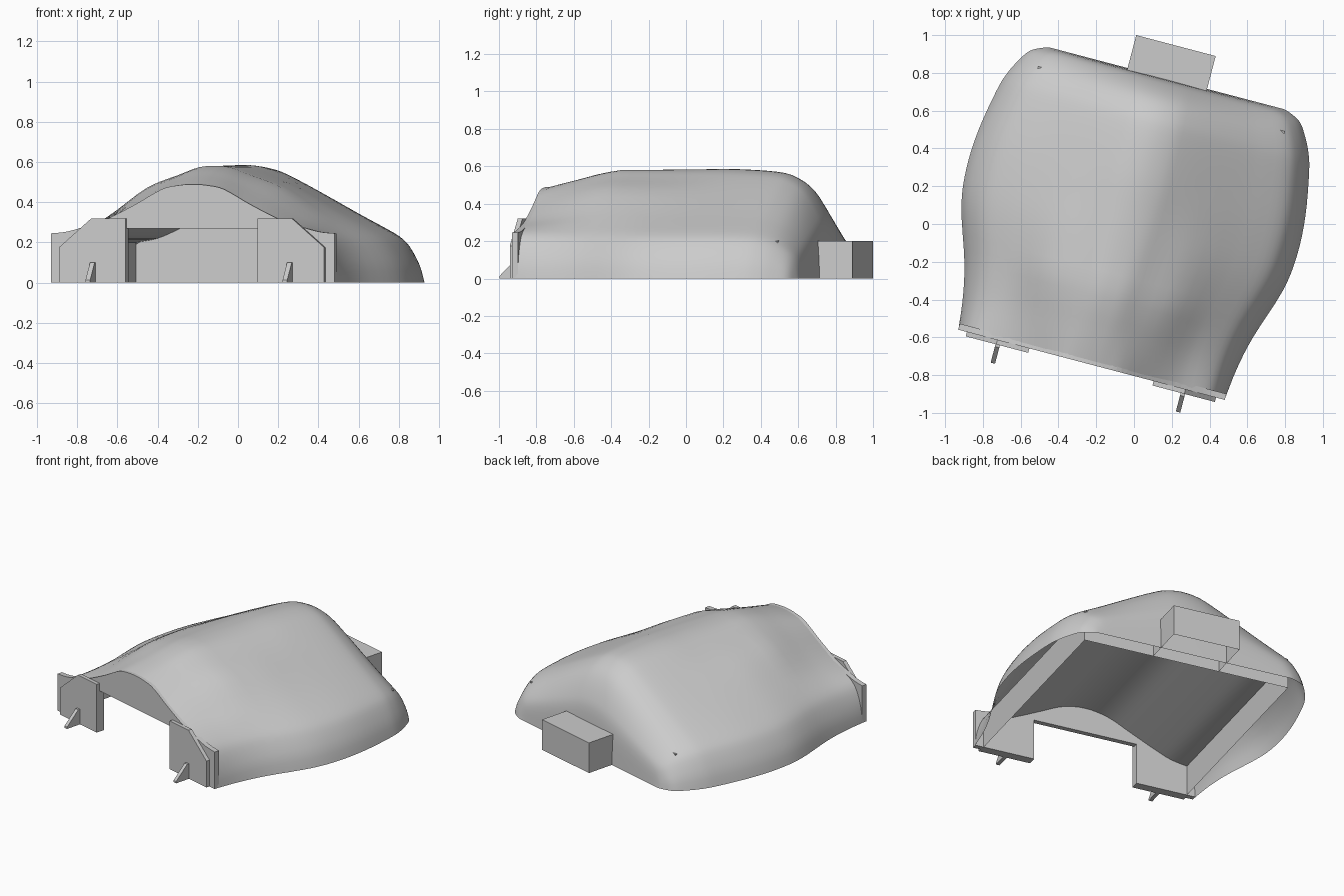
import bpy, bmesh, math
from mathutils import Matrix, Vector

if "Cube" in bpy.data.objects:
    bpy.data.objects.remove(bpy.data.objects["Cube"], do_unlink=True)

# The whole building is turned about z and offset slightly along its own width
PLACE = Matrix.Rotation(math.radians(-14.75), 4, 'Z') @ Matrix.Translation((-0.028, 0, 0))

grey = bpy.data.materials.new("plain_grey")
grey.use_nodes = True
grey.diffuse_color = (0.6, 0.6, 0.6, 1)
grey.node_tree.nodes["Principled BSDF"].inputs["Base Color"].default_value = (0.6, 0.6, 0.6, 1)


def finish(name, bm, smooth=False):
    bmesh.ops.recalc_face_normals(bm, faces=bm.faces[:])
    bm.transform(PLACE)
    mesh = bpy.data.meshes.new(name)
    bm.to_mesh(mesh)
    bm.free()
    mesh.materials.append(grey)
    obj = bpy.data.objects.new(name, mesh)
    bpy.context.collection.objects.link(obj)
    if smooth:
        bpy.ops.object.select_all(action='DESELECT')
        obj.select_set(True)
        bpy.context.view_layer.objects.active = obj
        bpy.ops.object.shade_smooth_by_angle(angle=math.radians(40))
    return obj


def spline(points, steps):
    """Catmull-Rom curve through the points."""
    pts = [Vector(p) for p in points]
    out = []
    for i in range(len(pts) - 1):
        a, b, c, d = pts[max(i - 1, 0)], pts[i], pts[i + 1], pts[min(i + 2, len(pts) - 1)]
        for k in range(steps):
            t = k / steps
            out.append(b + (c - a) * (t / 2) + (a * 2 - b * 5 + c * 4 - d) * (t * t / 2)
                       + (b * 3 - a - c * 3 + d) * (t ** 3 / 2))
    return out + [pts[-1]]


def mirrored(half):
    """Full outline from a half outline that starts on the centre line."""
    return [(-x, z) for x, z in reversed(half[1:])] + list(half)


def slab(name, outline, y0, y1):
    """Extrude an x-z outline along y."""
    bm = bmesh.new()
    face = bm.faces.new([bm.verts.new((x, y0, z)) for x, z in outline])
    new = bmesh.ops.extrude_face_region(bm, geom=[face])["geom"]
    verts = [g for g in new if isinstance(g, bmesh.types.BMVert)]
    bmesh.ops.translate(bm, verts=verts, vec=(0, y1 - y0, 0))
    return finish(name, bm)


def bridge(bm, rows):
    """Skin neighbouring rows of vertices."""
    for r0, r1 in zip(rows, rows[1:]):
        for i in range(len(r0) - 1):
            bm.faces.new((r0[i], r0[i + 1], r1[i + 1], r1[i]))


def open_shell(name, outline, y0, y1, smooth=False):
    """Thin sheet along y with a back wall, open at the front and below."""
    bm = bmesh.new()
    rows = [[bm.verts.new((x, y, z)) for x, z in outline] for y in (y0, y1)]
    bridge(bm, rows)
    bm.faces.new(rows[1])
    return finish(name, bm, smooth)


# Earth mound: cross-sections blend from front arch over full shoulders to the back
front = [(0, .487), (.1, .482), (.22, .462), (.41, .385), (.62, .31),
         (.8, .268), (.9, .225), (.96, .15), (.99, .07), (1, 0)]
shoulder = [(0, .58), (.1, .573), (.22, .537), (.42, .475), (.62, .36),
            (.74, .295), (.85, .235), (.91, .18), (.97, .09), (1, 0)]
back = [(0, .585), (.12, .57), (.22, .533), (.38, .46), (.62, .345),
        (.74, .29), (.85, .236), (.91, .185), (.97, .09), (1, 0)]
profiles = [front, shoulder, back]
# y, half width, position in the list of profiles, height factor
stations = [(-.765, .73, 0, 1), (-.6, .75, .5, .99), (-.42, .79, .9, 1), (-.14, .88, 1.3, 1),
            (.06, .905, 1.7, 1), (.27, .895, 2, 1), (.5, .855, 2, .975), (.6, .825, 2, .925),
            (.68, .785, 2, .82), (.745, .74, 2, .63), (.778, .68, 2, .43), (.79, .64, 2, 0)]
bm = bmesh.new()
rows = []
for y, width, blend, lift in [tuple(s) for s in spline(stations, 4)]:
    k = min(max(int(blend), 0), 1)
    f = min(max(blend - k, 0), 1)
    half = [((a[0] + (b[0] - a[0]) * f) * width, (a[1] + (b[1] - a[1]) * f) * lift)
            for a, b in zip(profiles[k], profiles[k + 1])]
    section = spline(mirrored(half), 3)
    rows.append([bm.verts.new((x, y, max(z, 0))) for x, z in section])
bridge(bm, rows)
finish("earth_mound", bm, True)

# Thin vaulted shelter inside the mound
arch = [(0, .435), (.15, .41), (.3, .34), (.45, .268), (.565, .22), (.675, .2)]
vault = [(-.675, 0)] + [tuple(p) for p in spline(mirrored(arch), 4)] + [(.675, 0)]
open_shell("shelter_vault", vault, -.75, .678, True)

# Front wall with the doorway cut out of the outline
top = spline(mirrored(front[:6] + [(.9, .25), (1, .243)]), 4)
wall = [(-.73, 0)] + [(x * .73, z + .002) for x, z in top]
wall += [(.73, 0), (.34, 0), (.34, .27), (-.34, .27), (-.34, 0)]
slab("front_wall", wall, -.778, -.745)

# Door leaves and their triangular braces
for side, label in ((-1, "right"), (1, "left")):
    leaf = [(.34, 0), (.682, 0), (.682, .175), (.515, .32), (.34, .32)]
    slab(label + "_door_leaf", [(side * x, z) for x, z in leaf], -.802, -.776)
    bm = bmesh.new()
    ends = [[bm.verts.new((side * .507 + dx, y, z)) for y, z in
             ((-.79, 0), (-.903, 0), (-.903, .012), (-.815, .1), (-.79, .1))]
            for dx in (-.012, .012)]
    for end in ends:
        bm.faces.new(end)
    bridge(bm, [end + end[:1] for end in ends])
    finish(label + "_door_brace", bm)

# Vent block at the back
vent = [(-.215, 0), (-.215, .2), (.22, .2), (.22, 0)]
open_shell("rear_vent_block", vent, .68, .97)
